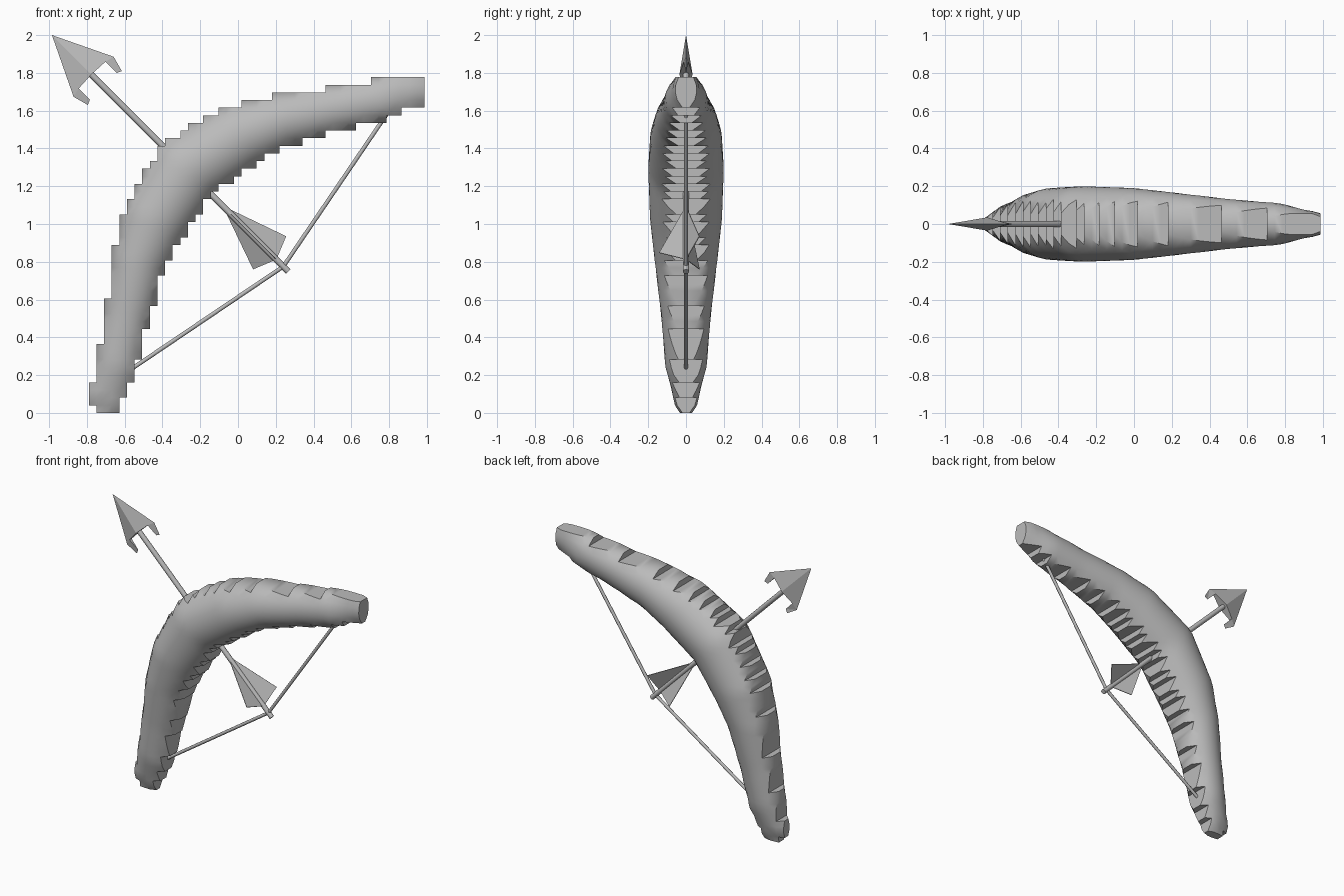
import bpy, bmesh, math
from mathutils import Vector

if "Cube" in bpy.data.objects:
    bpy.data.objects.remove(bpy.data.objects["Cube"])

# One plain grey for everything
grey = bpy.data.materials.new("plain_grey")
grey.use_nodes = True
colour = (0.5, 0.5, 0.5, 1)
grey.diffuse_color = colour
grey.node_tree.nodes["Principled BSDF"].inputs["Base Color"].default_value = colour


def make_object(name, bm, smooth=None):
    bmesh.ops.recalc_face_normals(bm, faces=bm.faces)
    mesh = bpy.data.meshes.new(name)
    bm.to_mesh(mesh)
    bm.free()
    obj = bpy.data.objects.new(name, mesh)
    bpy.context.collection.objects.link(obj)
    mesh.materials.append(grey)
    if smooth:
        bpy.ops.object.select_all(action="DESELECT")
        obj.select_set(True)
        bpy.context.view_layer.objects.active = obj
        bpy.ops.object.shade_smooth_by_angle(angle=math.radians(smooth))
    return obj


def rod(name, start, end, radius, sides=8):
    start, end = Vector(start), Vector(end)
    axis = end - start
    bm = bmesh.new()
    bmesh.ops.create_cone(bm, cap_ends=True, segments=sides, radius1=radius,
                          radius2=radius, depth=axis.length)
    obj = make_object(name, bm, 50)
    obj.rotation_euler = axis.to_track_quat("Z", "Y").to_euler()
    obj.location = (start + end) / 2


# Bow centre line: x, z, half width, half thickness (mirrored over the arrow)
half = [(-0.72, 0.02, 0.035, 0.035), (-0.69, 0.10, 0.09, 0.07),
        (-0.64, 0.25, 0.105, 0.11), (-0.59, 0.50, 0.115, 0.13),
        (-0.525, 0.80, 0.14, 0.165), (-0.44, 1.02, 0.17, 0.19)]
spine = half + [(-0.27, 1.29, 0.185, 0.2)]
spine += [(1.02 - z, 1.02 - x, w, t) for x, z, w, t in reversed(half)]
spine[-1] = (0.97, 1.715, 0.035, 0.035)
spine = [Vector(p) for p in spine]


def nearest(x, z):
    """Distance to the centre line relative to the local width, and the local values."""
    best = None
    for a, b in zip(spine, spine[1:]):
        run = (b - a).xy
        f = max(0, min(1, (Vector((x, z)) - a.xy).dot(run) / run.length_squared))
        p = a.lerp(b, f)
        d = (Vector((x, z)) - p.xy).length
        if best is None or d - p.z < best[0] - best[1]:
            best = (d, p.z, p.w)
    return best


# Bow body: stepped silhouette on a square grid, puffed out front and back
COUNT, STEP, LEFT = 44, 0.0404, -0.79
bm = bmesh.new()
corners = {}


def corner(i, k, side):
    key = (i, k, side)
    if key not in corners:
        x, z = LEFT + i * STEP, k * STEP
        d, width, thick = nearest(x, z)
        puff = math.sqrt(max(0.07, 1 - (d / (width + 0.025)) ** 2))
        corners[key] = bm.verts.new((x, side * thick * puff, z))
    return corners[key]


cells = set()
for i in range(COUNT):
    for k in range(COUNT):
        d, width, _ = nearest(LEFT + (i + 0.5) * STEP, (k + 0.5) * STEP)
        if d < width:
            cells.add((i, k))
for i, k in cells:
    ring = [(i, k), (i + 1, k), (i + 1, k + 1), (i, k + 1)]
    for side in (-1, 1):
        bm.faces.new([corner(*p, side) for p in ring])
    neighbours = [(i, k - 1), (i + 1, k), (i, k + 1), (i - 1, k)]
    for n, other in enumerate(neighbours):
        if other not in cells:
            a, b = ring[n], ring[(n + 1) % 4]
            bm.faces.new([corner(*a, -1), corner(*b, -1), corner(*b, 1), corner(*a, 1)])
make_object("bow_body", bm, 45)

# Arrow frame: u runs back from the tip, v is sideways, y is depth
TIP = Vector((-0.985, 0, 2.0))
BACK = Vector((1, 0, -1)).normalized()
SIDE = Vector((1, 0, 1)).normalized()


def on_arrow(u, v=0, y=0):
    return TIP + BACK * u + SIDE * v + Vector((0, y, 0))


rod("arrow_shaft", on_arrow(0.28), on_arrow(1.77), 0.017)

# Arrowhead: flattened wedge with two swept barbs
bm = bmesh.new()
tip = bm.verts.new(on_arrow(0))
mid = [bm.verts.new(on_arrow(0.295, 0, y)) for y in (-0.035, 0.035)]
for s in (-1, 1):
    edge = bm.verts.new(on_arrow(0.312, s * 0.15))
    outer = bm.verts.new(on_arrow(0.396, s * 0.127))
    hook = bm.verts.new(on_arrow(0.384, s * 0.1))
    inner = [bm.verts.new(on_arrow(0.3, s * 0.1, y)) for y in (-0.012, 0.012)]
    for m, n in zip(mid, inner):
        bm.faces.new((tip, edge, n, m))
        bm.faces.new((edge, outer, hook, n))
    bm.faces.new((mid[0], mid[1], inner[1], inner[0]))
    bm.faces.new((inner[0], inner[1], hook))
make_object("arrow_head", bm)

# Fletching: three thin vanes spaced around the shaft
for n in range(3):
    angle = math.radians(30 + 120 * n)
    out = SIDE * math.cos(angle) + Vector((0, math.sin(angle), 0))
    across = BACK.cross(out) * 0.002
    shape = [on_arrow(1.28), on_arrow(1.63) + out * 0.142, on_arrow(1.68)]
    bm = bmesh.new()
    sides = [[bm.verts.new(p + across * s) for p in shape] for s in (-1, 1)]
    for tri in sides:
        bm.faces.new(tri)
    for a in range(3):
        b = (a + 1) % 3
        bm.faces.new((sides[0][a], sides[0][b], sides[1][b], sides[1][a]))
    make_object(f"arrow_vane_{n + 1}", bm)

# Drawn string: two straight halves meeting at the arrow's end
NOCK = (0.24, 0, 0.775)
rod("upper_string", NOCK, (0.79, 0, 1.585), 0.011)
rod("lower_string", NOCK, (-0.59, 0, 0.215), 0.011)
